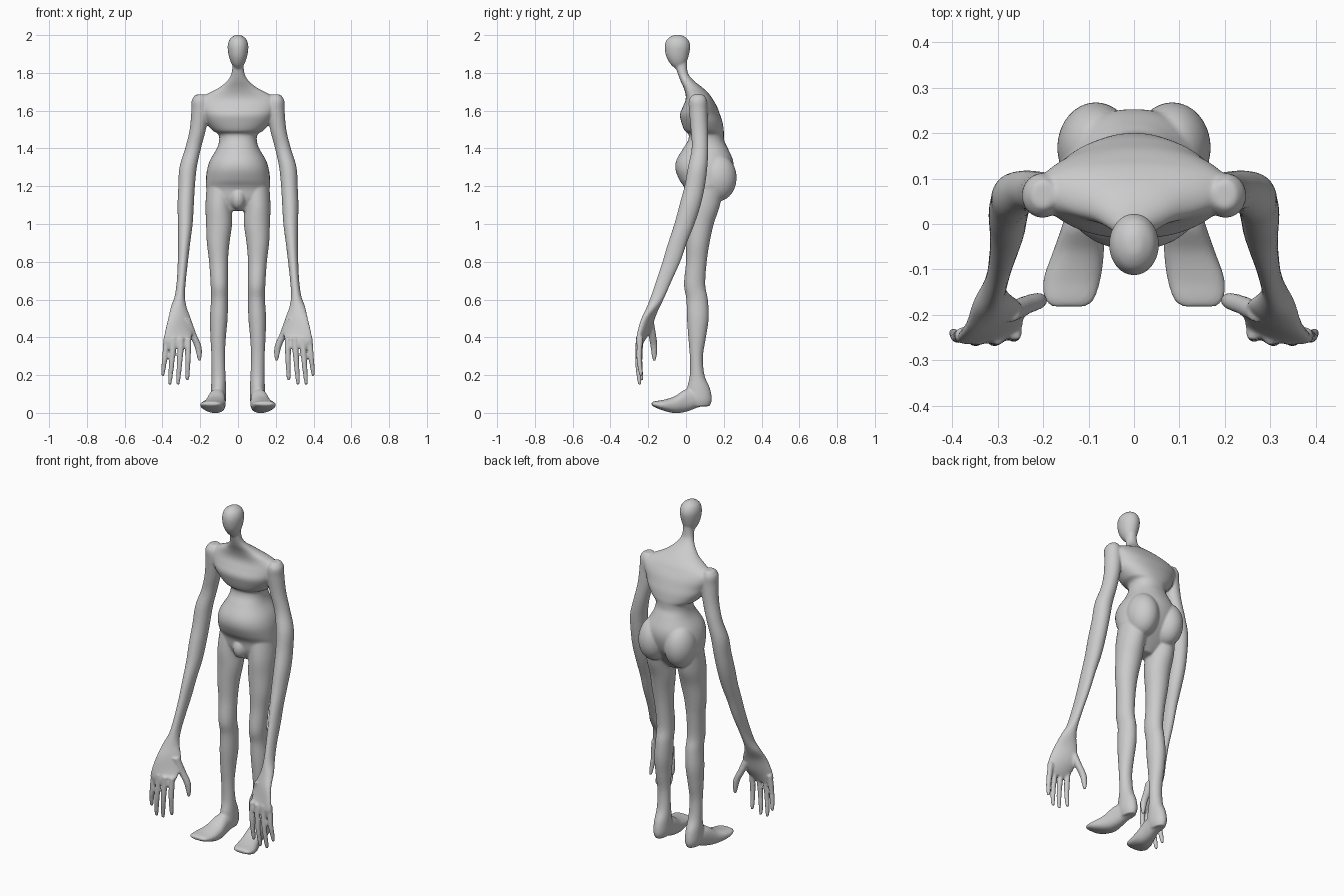
import bpy, bmesh, math
from mathutils import Matrix, Vector

bm = bmesh.new()


def spline(rows, steps=5):
    """Catmull-Rom interpolation of ring parameters."""
    rows = [Vector(tuple(r) + (0,) * (6 - len(r))) for r in rows]
    ext = [rows[0]] + rows + [rows[-1]]
    out = []
    for i in range(1, len(ext) - 2):
        a, b, c, d = ext[i - 1:i + 3]
        for k in range(steps):
            t = k / steps
            out.append(0.5 * (2 * b + (c - a) * t + (2 * a - 5 * b + 4 * c - d) * t * t
                              + (3 * b - a - 3 * c + d) * t ** 3))
    return out + [rows[-1]]


def loft(rows, side=1, axis='z', power=2.0, n=32):
    """Closed tube; each row = (position, centre x, low, high, half width, shear)."""
    rings = []
    for t, cx, lo, hi, hw, sh in spline(rows):
        ring = []
        for k in range(n):
            a = 2 * math.pi * k / n
            c, s = math.cos(a), math.sin(a)
            dx = hw * math.copysign(abs(c) ** (2 / power), c)
            v = (lo + hi) / 2 + (hi - lo) / 2 * math.copysign(abs(s) ** (2 / power), s) + sh * dx
            x = side * (cx + dx)
            ring.append(bm.verts.new((x, v, t) if axis == 'z' else (x, t, v)))
        rings.append(ring)
    for r0, r1 in zip(rings, rings[1:]):
        for k in range(n):
            j = (k + 1) % n
            bm.faces.new((r0[k], r0[j], r1[j], r1[k]))
    bm.faces.new(rings[0])
    bm.faces.new(rings[-1])


def ball(c, r):
    m = Matrix.Translation(c) @ Matrix.Diagonal((*r, 1))
    bmesh.ops.create_uvsphere(bm, u_segments=32, v_segments=20, radius=1, matrix=m)


def digit(points, side):
    """Finger from (x, y, z, radius) points."""
    loft([(z, x, y - r, y + r, r) for x, y, z, r in points], side, n=16)


# torso and neck
loft([(1.07, 0, .03, .12, .06), (1.13, 0, .005, .17, .15), (1.19, 0, -.008, .215, .168),
      (1.235, 0, -.036, .238, .168), (1.29, 0, -.056, .252, .163), (1.34, 0, -.05, .248, .147),
      (1.40, 0, -.015, .222, .112), (1.44, 0, .01, .203, .10), (1.475, 0, .014, .2, .104),
      (1.495, 0, -.008, .2, .135), (1.54, 0, -.025, .193, .172), (1.58, 0, -.032, .18, .192),
      (1.62, 0, -.017, .165, .21), (1.655, 0, -.003, .145, .212), (1.685, 0, -.002, .125, .17),
      (1.72, 0, -.012, .09, .103), (1.76, 0, -.03, .04, .055), (1.80, 0, -.045, .01, .034),
      (1.86, 0, -.065, .005, .028)], power=2.2, n=48)
# head
loft([(1.825, 0, -.06, -.02, .016), (1.85, 0, -.085, .0, .035), (1.89, 0, -.106, .014, .049),
      (1.94, 0, -.113, .023, .055), (1.975, 0, -.102, .012, .046), (1.994, 0, -.08, -.01, .026),
      (2.001, 0, -.06, -.03, .01)])
# groin
ball((0, .03, 1.135), (.042, .05, .06))

for s in (1, -1):
    # buttock
    ball((s * .084, .168, 1.245), (.085, .1, .125))
    # leg
    loft([(1.22, .09, .015, .2, .075), (1.1, .101, 0, .18, .071), (1.0, .1, 0, .147, .069),
          (.9, .105, 0, .125, .06), (.8, .103, 0, .11, .05), (.68, .099, -.011, .102, .046),
          (.6, .098, .002, .116, .045), (.5, .102, .005, .12, .047), (.4, .105, .012, .106, .041),
          (.3, .105, .02, .09, .036), (.2, .103, .02, .098, .037), (.13, .103, .005, .127, .04),
          (.07, .103, 0, .137, .04), (.035, .103, .02, .125, .03)], s)
    # foot
    loft([(.12, .102, .045, .1, .02), (.06, .103, .028, .12, .036), (0, .112, .006, .125, .045),
          (-.06, .122, -.001, .088, .056), (-.12, .136, .012, .069, .063),
          (-.165, .142, .03, .062, .055), (-.182, .143, .04, .056, .038)], s, 'y', 2.3)
    # arm and palm
    loft([(1.685, .2, .035, .095, .025), (1.655, .203, .015, .11, .042), (1.6, .2, .016, .113, .047),
          (1.5, .213, .025, .116, .043), (1.4, .238, .03, .118, .042), (1.3, .264, .01, .113, .046),
          (1.2, .272, -.008, .1, .044), (1.1, .277, -.035, .078, .043), (1.0, .279, -.062, .045, .039),
          (.9, .285, -.095, .005, .032), (.8, .292, -.125, -.03, .027), (.7, .3, -.158, -.075, .024),
          (.62, .308, -.185, -.11, .027), (.56, .314, -.207, -.14, .042, -.2),
          (.5, .31, -.228, -.172, .06, -.38), (.43, .314, -.247, -.198, .073, -.32),
          (.38, .321, -.262, -.222, .074, -.15), (.345, .325, -.26, -.238, .066)], s)
    # fingers
    for x0, x1, z1, y0 in ((.262, .268, .172, -.24), (.3, .317, .15, -.25),
                           (.341, .36, .15, -.25), (.378, .397, .195, -.243)):
        zm = (.39 + z1) / 2
        digit([(x0, y0, .4, .016), ((x0 + x1) / 2, y0 - .005, zm, .0145),
               (x1, y0 + .003, z1 + .02, .011), (x1, y0 + .006, z1 - .002, .006)], s)
    # thumb
    digit([(.272, -.195, .5, .022), (.242, -.18, .42, .021), (.213, -.17, .355, .019),
           (.205, -.168, .3, .013), (.205, -.168, .275, .007)], s)

bmesh.ops.recalc_face_normals(bm, faces=bm.faces)
mesh = bpy.data.meshes.new("body")
bm.to_mesh(mesh)
bm.free()
body = bpy.data.objects.new("body", mesh)
bpy.context.collection.objects.link(body)

# fuse all parts into one smooth skin
fuse = body.modifiers.new("fuse", 'REMESH')
fuse.mode = 'VOXEL'
fuse.voxel_size = .006
fuse.use_smooth_shade = True
relax = body.modifiers.new("relax", 'SMOOTH')
relax.factor = .5
relax.iterations = 5
